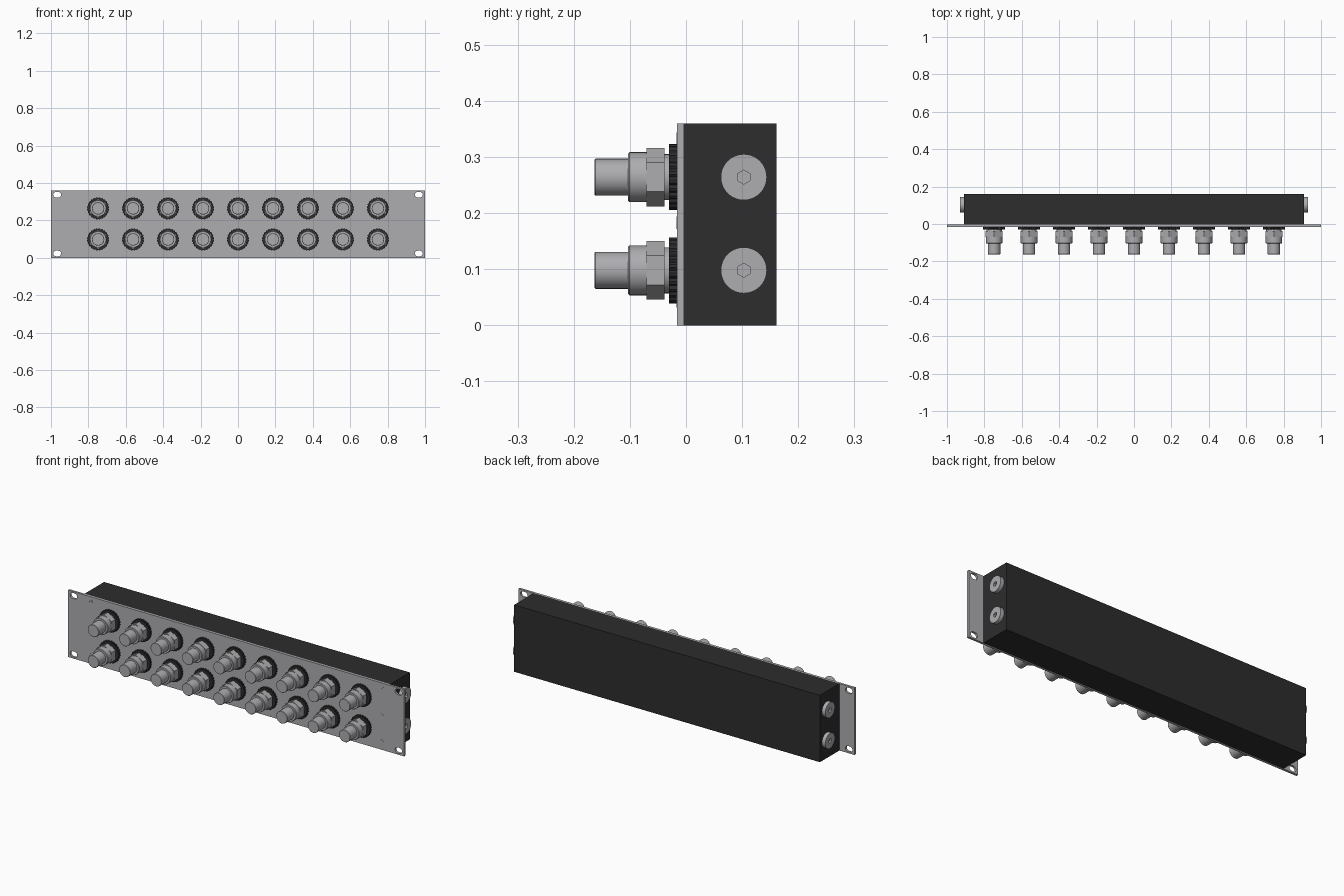
import bpy, bmesh
from math import pi, cos, sin
from mathutils import Matrix

old = bpy.data.objects.get("Cube")
if old:
    bpy.data.objects.remove(old)


def material(name, rgb):
    m = bpy.data.materials.new(name)
    m.use_nodes = True
    m.diffuse_color = (*rgb, 1)
    m.node_tree.nodes["Principled BSDF"].inputs["Base Color"].default_value = (*rgb, 1)
    return m


grey = material("metal grey", (0.42, 0.42, 0.44))
black = material("matte black", (0.026, 0.026, 0.026))

FRONT = Matrix.Rotation(pi / 2, 4, 'X')      # local z points to -y


def link(name, mesh, mat, matrix):
    ob = bpy.data.objects.new(name, mesh)
    bpy.context.collection.objects.link(ob)
    mesh.materials.clear()
    mesh.materials.append(mat)
    ob.matrix_world = matrix
    return ob


def smooth(mesh, on):
    # smooth the curved walls only, and keep rims sharp
    bm = bmesh.new()
    bm.from_mesh(mesh)
    for f in bm.faces:
        f.smooth = on
    for e in bm.edges:
        e.smooth = len(e.link_faces) == 2 and e.calc_face_angle(0) < 0.6
    bm.to_mesh(mesh)
    bm.free()


def ring(n, radius, cx=0, cy=0, turn=0):
    return [(cx + radius * cos(2 * pi * i / n + turn),
             cy + radius * sin(2 * pi * i / n + turn)) for i in range(n)]


def slot(cx, cy, length, height, n=8):
    r = height / 2
    pts = []
    for side in (0, 1):
        ox = (length / 2 - r) * (1 - 2 * side)
        pts += [(cx + ox + r * cos(a), cy + r * sin(a))
                for a in (pi * (i / n - 0.5 + side) for i in range(n + 1))]
    return pts


def plate(name, outlines, depth, round_edges=False):
    # filled outline with holes, from local z = 0 to depth
    cu = bpy.data.curves.new(name, 'CURVE')
    cu.dimensions = '2D'
    cu.fill_mode = 'BOTH'
    cu.extrude = depth / 2
    for pts in outlines:
        sp = cu.splines.new('POLY')
        sp.points.add(len(pts) - 1)
        for p, q in zip(sp.points, pts):
            p.co = (q[0], q[1], 0, 1)
        sp.use_cyclic_u = True
    tmp = bpy.data.objects.new(name, cu)
    bpy.context.collection.objects.link(tmp)
    dg = bpy.context.evaluated_depsgraph_get()
    mesh = bpy.data.meshes.new_from_object(tmp.evaluated_get(dg))
    bpy.data.objects.remove(tmp)
    mesh.transform(Matrix.Translation((0, 0, depth / 2)))
    bm = bmesh.new()
    bm.from_mesh(mesh)
    bmesh.ops.remove_doubles(bm, verts=bm.verts, dist=1e-5)
    bmesh.ops.recalc_face_normals(bm, faces=bm.faces)
    bm.to_mesh(mesh)
    bm.free()
    smooth(mesh, round_edges)
    return mesh


def stack(name, steps, n, turn=0, rounded=True):
    # closed turned solid along local z from (z, radius) steps
    bm = bmesh.new()
    loops = [[bm.verts.new((x, y, z)) for x, y in ring(n, r, turn=turn)] for z, r in steps]
    for a, b in zip(loops, loops[1:]):
        for i in range(n):
            j = (i + 1) % n
            bm.faces.new((a[i], a[j], b[j], b[i]))
    bm.faces.new(loops[0][::-1])
    bm.faces.new(loops[-1])
    mesh = bpy.data.meshes.new(name)
    bm.to_mesh(mesh)
    bm.free()
    smooth(mesh, rounded)
    return mesh


# Enclosure box behind the panel
bm = bmesh.new()
bmesh.ops.create_cube(bm, size=1)
box = bpy.data.meshes.new("enclosure")
bm.to_mesh(box)
bm.free()
link("enclosure", box, black,
     Matrix.Translation((0, 0.0785, 0.18)) @ Matrix.Diagonal((1.82, 0.165, 0.36, 1)))

# Front panel with four mounting slots
corners = [(-1, 0), (1, 0), (1, 0.36), (-1, 0.36)]
slots = [slot(x, z, 0.042, 0.03) for x in (-0.967, 0.967) for z in (0.023, 0.337)]
link("front_panel", plate("front_panel", [corners] + slots, 0.012), grey,
     Matrix.Translation((0, -0.004, 0)) @ FRONT)

# Connector parts, local z measured outward from the panel
teeth = [(x * k, y * k) for i, (x, y) in enumerate(ring(72, 0.059))
         for k in [1 if i % 3 else 0.93]]
washer = plate("toothed_ring", [teeth], 0.014)
neck = stack("connector_neck", [(0.012, 0.041), (0.024, 0.041)], 32)
nut = stack("hex_nut", [(0.022, 0.052), (0.054, 0.052)], 6, pi / 2, False)
body = stack("connector_body", [(0.052, 0.0445), (0.085, 0.0445), (0.087, 0.0425),
                                (0.087, 0.033), (0.1455, 0.033), (0.147, 0.0315)], 32)
rows = (0.098, 0.264)
for row, z in enumerate(rows):
    for col in range(9):
        m = Matrix.Translation((0.187 * (col - 4), -0.016, z)) @ FRONT
        for mesh, mat in ((washer, black), (neck, grey), (nut, grey), (body, grey)):
            link(f"{mesh.name}_{row + 1}_{col + 1}", mesh, mat, m)

# End plugs with hexagonal sockets
plug = plate("end_plug", [ring(40, 0.041), ring(6, 0.0125)], 0.02, True)
floor = stack("plug_socket", [(0, 0.0125), (0.008, 0.0125)], 6, 0, False)
for side, label in ((1, "left"), (-1, "right")):
    for row, z in enumerate(rows):
        m = Matrix.Translation((0.91 * side, 0.103, z)) @ Matrix.Rotation(side * pi / 2, 4, 'Y')
        for mesh in (plug, floor):
            link(f"{label}_{mesh.name}_{row + 1}", mesh, grey, m)

# Small flush screws on the panel face
screw = plate("panel_screw", [ring(20, 0.011), ring(6, 0.005)], 0.001, True)
spots = [(x, z) for x in (-0.867, 0.867) for z in (0.043, 0.183, 0.333)]
for i, (x, z) in enumerate(spots + [(-0.27, 0.183), (0.27, 0.183)]):
    link(f"panel_screw_{i + 1}", screw, grey, Matrix.Translation((x, -0.016, z)) @ FRONT)
